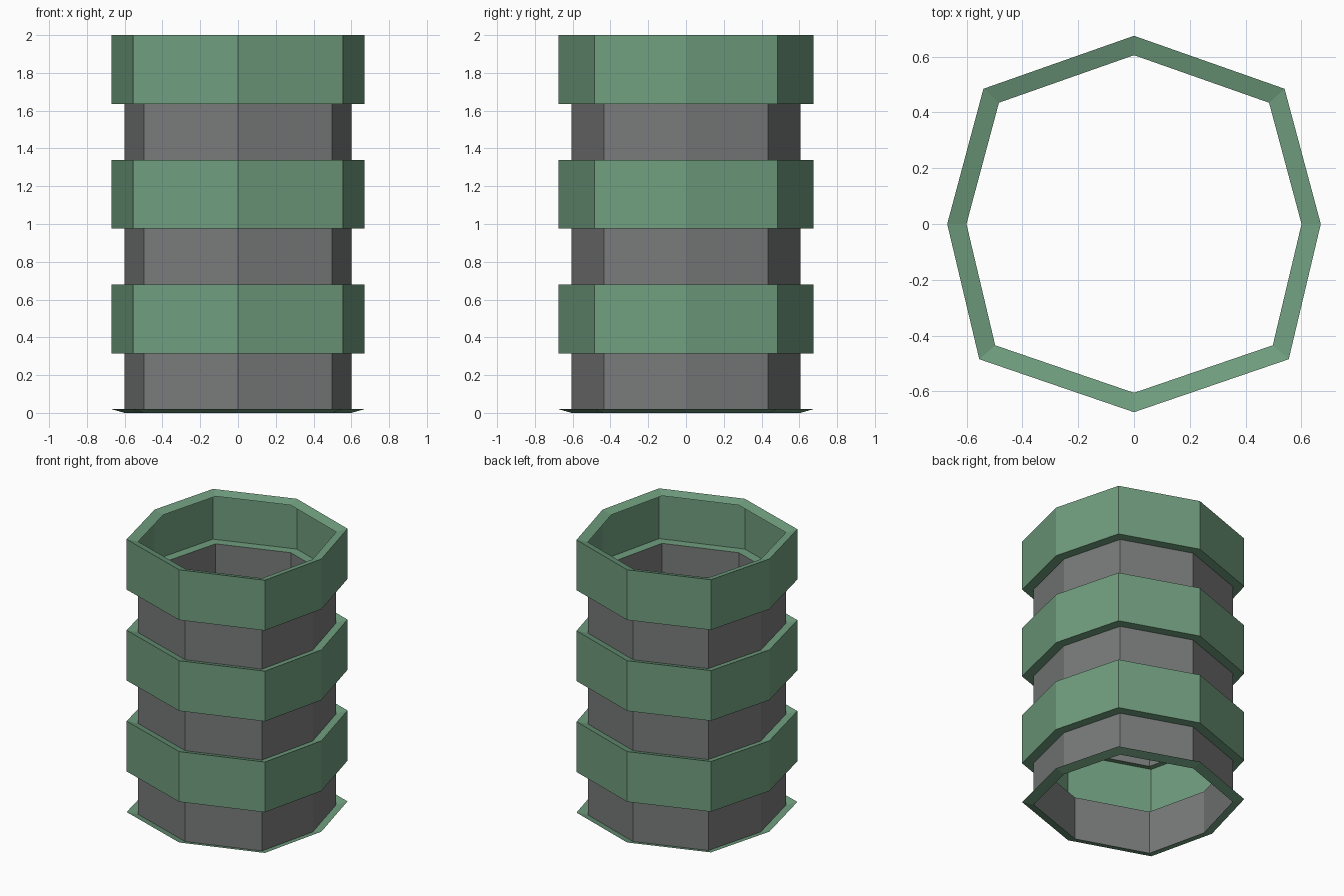
import bpy
import bmesh

cube = bpy.data.objects.get("Cube")
if cube:
    bpy.data.objects.remove(cube, do_unlink=True)


def make_material(name, rgb):
    mat = bpy.data.materials.new(name)
    mat.use_nodes = True
    color = (*rgb, 1.0)
    mat.diffuse_color = color
    mat.node_tree.nodes["Principled BSDF"].inputs["Base Color"].default_value = color
    return mat


green = make_material("muted green", (0.16, 0.34, 0.21))
grey = make_material("dark grey", (0.19, 0.198, 0.194))

# Slightly uneven octagonal outline, counter-clockwise
OUTLINE = [(0.67, 0), (0.54, 0.485), (0, 0.675), (-0.54, 0.485),
           (-0.67, 0), (-0.555, -0.485), (0, -0.675), (0.555, -0.485)]
INNER = 0.897     # wall scale relative to the collar outline
PITCH = 0.66      # spacing of the collars
COLLAR = 0.365    # collar height
LIP = 0.02        # inward drop of each collar's top


def loft(name, profile, mat):
    """Sweep a profile of (scale, height) pairs around the octagon."""
    bm = bmesh.new()
    rings = [[bm.verts.new((x * s, y * s, z)) for x, y in OUTLINE]
             for s, z in profile]
    n = len(OUTLINE)
    for low, high in zip(rings, rings[1:]):
        for i in range(n):
            j = (i + 1) % n
            bm.faces.new((low[i], low[j], high[j], high[i]))
    mesh = bpy.data.meshes.new(name)
    bm.to_mesh(mesh)
    bm.free()
    mesh.materials.append(mat)
    obj = bpy.data.objects.new(name, mesh)
    bpy.context.collection.objects.link(obj)


# Thin sloped flange at the foot
loft("base_flange", [(INNER, 0), (1, LIP)][::-1], green)

# Alternating grey wall sections and hollow green collars
for k, level in enumerate(("lower", "middle", "upper")):
    top = 2 - (2 - k) * PITCH
    bottom = top - COLLAR
    start = max(0, top - PITCH - LIP)
    loft(level + "_wall", [(INNER, start), (INNER, bottom)], grey)
    loft(level + "_collar",
         [(INNER, bottom), (1, bottom), (1, top), (INNER, top - LIP)], green)
